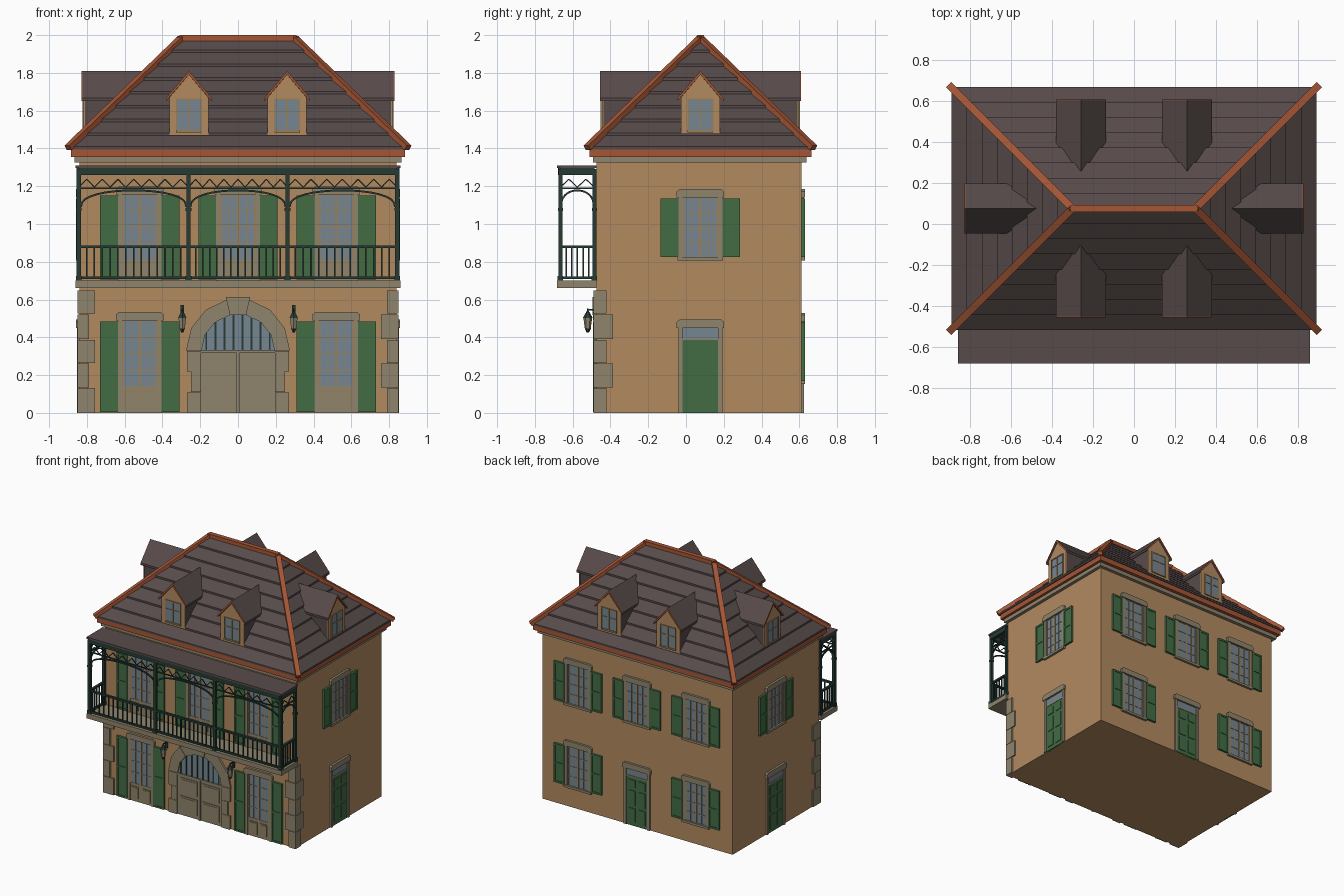
import bpy, bmesh
from math import pi, sin, cos
from mathutils import Matrix, Vector

cube = bpy.data.objects.get("Cube")
if cube:
    bpy.data.objects.remove(cube)


def material(name, *srgb):
    col = [(c / 255 / 12.92) if c < 11 else ((c / 255 + 0.055) / 1.055) ** 2.4 for c in srgb] + [1]
    m = bpy.data.materials.new(name)
    m.use_nodes = True
    m.diffuse_color = col
    node = m.node_tree.nodes["Principled BSDF"]
    node.inputs["Base Color"].default_value = col
    node.inputs["Roughness"].default_value = 0.9
    return m


PLASTER = material("ochre plaster", 178, 138, 96)
STONE = material("grey stone", 143, 133, 109)
GREEN = material("shutter green", 66, 108, 68)
IRON = material("dark green iron", 38, 59, 53)
SLATE = material("brown slate", 87, 75, 74)
CLAY = material("terracotta", 165, 86, 54)
GLASS = material("window glass", 118, 134, 145)
TIMBER = material("tan timber", 152, 129, 92)


class Part:
    """Collects simple solids into one object of one colour."""
    def __init__(self, name, mat, frame=None):
        self.name, self.mat, self.bm = name, mat, bmesh.new()
        self.frame = frame or Matrix.Identity(4)

    def box(self, x0, x1, y0, y1, z0, z1):
        size = Matrix.Diagonal((x1 - x0, y1 - y0, z1 - z0, 1))
        mid = Matrix.Translation(((x0 + x1) / 2, (y0 + y1) / 2, (z0 + z1) / 2))
        bmesh.ops.create_cube(self.bm, size=1, matrix=mid @ size)
        return self

    def bar(self, a, b, w, h):
        a, b = Vector(a), Vector(b)
        rot = (b - a).to_track_quat('X', 'Z').to_matrix().to_4x4()
        size = Matrix.Diagonal(((b - a).length, w, h, 1))
        bmesh.ops.create_cube(self.bm, size=1, matrix=Matrix.Translation((a + b) / 2) @ rot @ size)
        return self

    def prism(self, outline, y0, y1):
        face = self.bm.faces.new([self.bm.verts.new((x, y0, z)) for x, z in outline])
        out = bmesh.ops.extrude_face_region(self.bm, geom=[face], use_keep_orig=True)
        moved = [g for g in out["geom"] if isinstance(g, bmesh.types.BMVert)]
        bmesh.ops.translate(self.bm, verts=moved, vec=(0, y1 - y0, 0))
        return self

    def cone(self, x, y, z0, z1, r0, r1):
        bmesh.ops.create_cone(self.bm, cap_ends=True, segments=6, radius1=r0, radius2=r1,
                              depth=z1 - z0, matrix=Matrix.Translation((x, y, (z0 + z1) / 2)))
        return self

    def done(self):
        bmesh.ops.recalc_face_normals(self.bm, faces=self.bm.faces)
        mesh = bpy.data.meshes.new(self.name)
        self.bm.to_mesh(mesh)
        self.bm.free()
        mesh.transform(self.frame)
        mesh.materials.append(self.mat)
        obj = bpy.data.objects.new(self.name, mesh)
        bpy.context.collection.objects.link(obj)


def facing(x, y, turn):
    # local x runs along the wall, local -y points out of it
    return Matrix.Translation((x, y, 0)) @ Matrix.Rotation(turn * pi / 2, 4, 'Z')


W, FRONT, BACK, MID = 0.84, -0.475, 0.612, 0.076

# Walls, cornice and eave band
Part("walls", PLASTER).box(-W, W, FRONT, BACK, 0, 1.34).done()
Part("cornice", STONE).box(-.865, .865, MID - .568, MID + .562, 1.325, 1.357).done()
Part("eave_band", CLAY).box(-.885, .885, MID - .588, MID + .588, 1.355, 1.4).done()

# Hipped roof in stepped courses
roof = Part("roof", SLATE)
rings = []
ROWS = 8
for i in range(ROWS + 1):
    t = i / ROWS
    hx, hy, z = .892 - .592 * t, .594 * (1 - t) + .001, 1.395 + .585 * t
    for dz in ((0, .014) if i < ROWS else (0,)):
        rings.append([roof.bm.verts.new((sx * hx, MID + sy * hy, z + dz))
                      for sx, sy in ((-1, -1), (1, -1), (1, 1), (-1, 1))])
for low, high in zip(rings, rings[1:]):
    for k in range(4):
        n = (k + 1) % 4
        roof.bm.faces.new((low[k], low[n], high[n], high[k]))
roof.bm.faces.new(rings[0])
roof.bm.faces.new(rings[-1])
roof.done()
caps = Part("ridge_and_hip_caps", CLAY).bar((-.31, MID, 1.985), (.31, MID, 1.985), .036, .03)
for sx in (-1, 1):
    for sy in (-1, 1):
        caps.bar((sx * .9, MID + sy * .6, 1.403), (sx * .3, MID, 1.982), .036, .03)
caps.done()


# Dormers
def dormer(frame):
    def gable(h, base, eave, top):
        return [(-h, base), (h, base), (h, eave), (0, top), (-h, eave)]
    chevron = [(-.122, 1.667), (0, 1.81), (.122, 1.667), (.122, 1.65), (0, 1.79), (-.122, 1.65)]
    Part("dormer_body", SLATE, frame).prism(gable(.1, 1.42, 1.665, 1.785), 0, .3).done()
    Part("dormer_front", PLASTER, frame).prism(gable(.103, 1.47, 1.67, 1.79), -.007, .001).done()
    Part("dormer_roof", SLATE, frame).prism(chevron, -.014, .33).done()
    Part("dormer_verge", CLAY, frame).prism(chevron, -.018, -.014).done()
    Part("dormer_glass", GLASS, frame).box(-.065, .065, -.01, 0, 1.495, 1.66).done()
    sash = Part("dormer_sash", TIMBER, frame).box(-.004, .004, -.014, 0, 1.495, 1.66)
    sash.box(-.065, .065, -.014, 0, 1.59, 1.596).box(-.068, .068, -.016, 0, 1.485, 1.497)
    for s in (-1, 1):
        sash.box(s * .065 - .004, s * .065 + .004, -.014, 0, 1.49, 1.663)
    sash.box(-.068, .068, -.014, 0, 1.656, 1.664).done()


for x in (-.26, .26):
    dormer(facing(x, MID - .514, 0))
    dormer(facing(x, MID + .514, 2))
dormer(facing(.81, MID, 1))
dormer(facing(-.81, MID, -1))


# Openings: surround, lintel, glazing, shutters
def surround(frame, z0, z1, sill):
    s = Part("stone_surround", STONE, frame)
    for u in (-.105, .105):
        s.box(u - .011, u + .011, -.012, .01, z0, z1)
    s.prism([(-.125, z1), (.125, z1), (.125, z1 + .032), (.11, z1 + .044),
             (-.11, z1 + .044), (-.125, z1 + .032)], -.018, .01)
    if sill:
        s.box(-.12, .12, -.018, .01, z0 - .012, z0 + .006)
    s.done()


def window(frame, z0, z1, apron=0):
    surround(frame, z0, z1, not apron)
    g0 = z0 + apron
    Part("window_glass", GLASS, frame).box(-.096, .096, -.003, .01, g0, z1).done()
    bars = Part("glazing_bars", TIMBER, frame).box(-.007, .007, -.008, .01, g0, z1)
    for u in (-.09, -.048, .048, .09):
        w = .006 if abs(u) > .06 else .002
        bars.box(u - w, u + w, -.007, .01, g0, z1)
    for k in range(5):
        z = g0 + (z1 - g0) * k / 4
        bars.box(-.096, .096, -.006, .01, max(z - .003, g0), min(z + .003, z1))
    bars.done()
    if apron:
        panel = Part("door_apron", STONE, frame).box(-.096, .096, -.006, .01, z0, g0)
        trim = Part("apron_mouldings", TIMBER, frame)
        for u in (-.047, .047):
            trim.box(u - .036, u + .036, -.01, .01, z0 + .02, g0 - .02)
            panel.box(u - .027, u + .027, -.013, .01, z0 + .029, g0 - .029)
        panel.done()
        trim.done()
    shutters = Part("shutters", GREEN, frame)
    a, b = z0 + .005, z1 - .005
    for u in (-.163, .163):
        shutters.box(u - .047, u + .047, -.012, .005, a, b)
        for e in (-.04, .04):
            shutters.box(u + e - .007, u + e + .007, -.017, .005, a, b)
        for z in (a, (a + b) / 2 - .007, b - .014):
            shutters.box(u - .047, u + .047, -.017, .005, z, z + .014)
    shutters.done()


def panel_door(frame):
    surround(frame, 0, .45, False)
    Part("transom_glass", GLASS, frame).box(-.095, .095, -.003, .01, .39, .45).done()
    Part("transom_bar", STONE, frame).box(-.095, .095, -.008, .01, .385, .395).done()
    door = Part("panel_door", GREEN, frame).box(-.095, .095, -.005, .01, 0, .386)
    for u in (-.045, .045):
        for z0, z1 in ((.03, .14), (.165, .28), (.305, .365)):
            door.box(u - .03, u + .03, -.01, .01, z0, z1)
    door.done()


for x in (-.52, 0, .52):
    window(facing(x, FRONT, 0), .7, 1.155, .11)
    window(facing(x, BACK, 2), .82, 1.14)
    if x:
        window(facing(x, FRONT, 0), 0, .49, .14)
        window(facing(x, BACK, 2), .165, .485)
panel_door(facing(0, BACK, 2))
for s in (-1, 1):
    window(facing(s * W, MID, s), .82, 1.14)
    panel_door(facing(s * W, MID, s))

# Arched carriage gate
front = facing(0, FRONT, 0)
R, SPRING = .197, .33


def polar(r, a):
    return (r * cos(a), SPRING + r * sin(a))


gate = Part("gate_leaves", STONE, front).box(-R, R, -.004, .01, 0, SPRING)
gate.box(-.007, .007, -.012, .01, 0, SPRING).box(-R, R, -.012, .01, SPRING - .012, SPRING)
for u in (-.098, .098):
    for z0, z1 in ((.03, .155), (.18, .3)):
        gate.box(u - .075, u + .075, -.009, .01, z0, z1)
        gate.box(u - .062, u + .062, -.012, .01, z0 + .013, z1 - .013)
gate.done()
Part("fanlight_glass", GLASS, front).prism([polar(R, pi * i / 16) for i in range(17)], -.003, .01).done()
fan = Part("fanlight_bars", IRON, front)
for i in range(8):
    u = (i - 3.5) * .048
    fan.box(u - .005, u + .005, -.008, .01, SPRING, SPRING + (R * R - u * u) ** .5)
fan.done()
arch = Part("gate_surround", STONE, front)
STONES = 7
for i in range(STONES):
    a, b = pi * i / STONES, pi * (i + 1) / STONES
    r, out = (.292, -.02) if i == STONES // 2 else (.275, -.012 - .004 * (i % 2))
    arch.prism([polar(R - .004, a), polar(r, a), polar(r, b), polar(R - .004, b)], out, .01)
for s in (-1, 1):
    for i in range(3):
        far = .27 - .02 * (i % 2)
        arch.box(min(s * R, s * far), max(s * R, s * far), -.014, .01, i * .11, i * .11 + .108)
arch.done()

# Corner quoins
quoins = Part("quoins", STONE)
levels = (0, .135, .265, .39, .525, .65)
for s in (-1, 1):
    for i, (z0, z1) in enumerate(zip(levels, levels[1:])):
        big = (i % 2 == 0) == (s < 0)
        inner = .757 if big else .79
        quoins.box(min(s * inner, s * .85), max(s * inner, s * .85), -.489,
                   -.387 if big else -.42, z0, z1 - .003)
quoins.done()

# Wall lanterns
for x in (-.295, .295):
    y = -.52
    Part("lantern_frame", IRON).cone(x, y, .425, .448, .006, .017).cone(x, y, .503, .535, .026, .008) \
        .cone(x, y, .535, .552, .006, .003).bar((x, FRONT, .545), (x, y, .545), .008, .008) \
        .box(x - .01, x + .01, -.484, FRONT, .5, .57).done()
    Part("lantern_glass", STONE).cone(x, y, .448, .503, .016, .023).done()

# Balcony slab, roof and ironwork
Part("balcony_slab", STONE).box(-.86, .86, -.682, FRONT, .662, .7).done()
Part("balcony_roof", SLATE).box(-.86, .86, -.682, FRONT, 1.296, 1.31).done()
OUT, IN, END = -.665, -.485, .843
iron = Part("balcony_ironwork", IRON)
for x, y in [(k, OUT) for k in (-END, -.262, .262, END)] + [(-END, IN), (END, IN)]:
    iron.box(x - .011, x + .011, y - .011, y + .011, .7, 1.29)
    iron.box(x - .015, x + .015, y - .015, y + .015, .7, .725)
    iron.box(x - .015, x + .015, y - .013, y + .013, 1.07, 1.085)


def bay(p, q, balusters, zigzags):
    def at(t, z):
        return (p[0] + (q[0] - p[0]) * t, p[1] + (q[1] - p[1]) * t, z)
    for z, w, h in ((.88, .018, .014), (.715, .014, .014), (1.278, .026, .036), (1.19, .01, .007)):
        iron.bar(at(0, z), at(1, z), w, h)
    for i in range(1, balusters):
        iron.bar(at(i / balusters, .715), at(i / balusters, .88), .008, .008)
    for i in range(2 * zigzags):
        z = (1.195, 1.237)
        iron.bar(at(i / 2 / zigzags, z[i % 2]), at((i + 1) / 2 / zigzags, z[1 - i % 2]), .006, .006)
    curve = [at(.5 - .48 * cos(pi * i / 16), 1.09 + .088 * sin(pi * i / 16) ** .8) for i in range(17)]
    for a, b in zip(curve, curve[1:]):
        iron.bar(a, b, .01, .01)


for a, b in ((-END, -.262), (-.262, .262), (.262, END)):
    bay((a, OUT), (b, OUT), 14, 7)
for x in (-END, END):
    bay((x, OUT), (x, IN), 6, 2)
iron.done()
